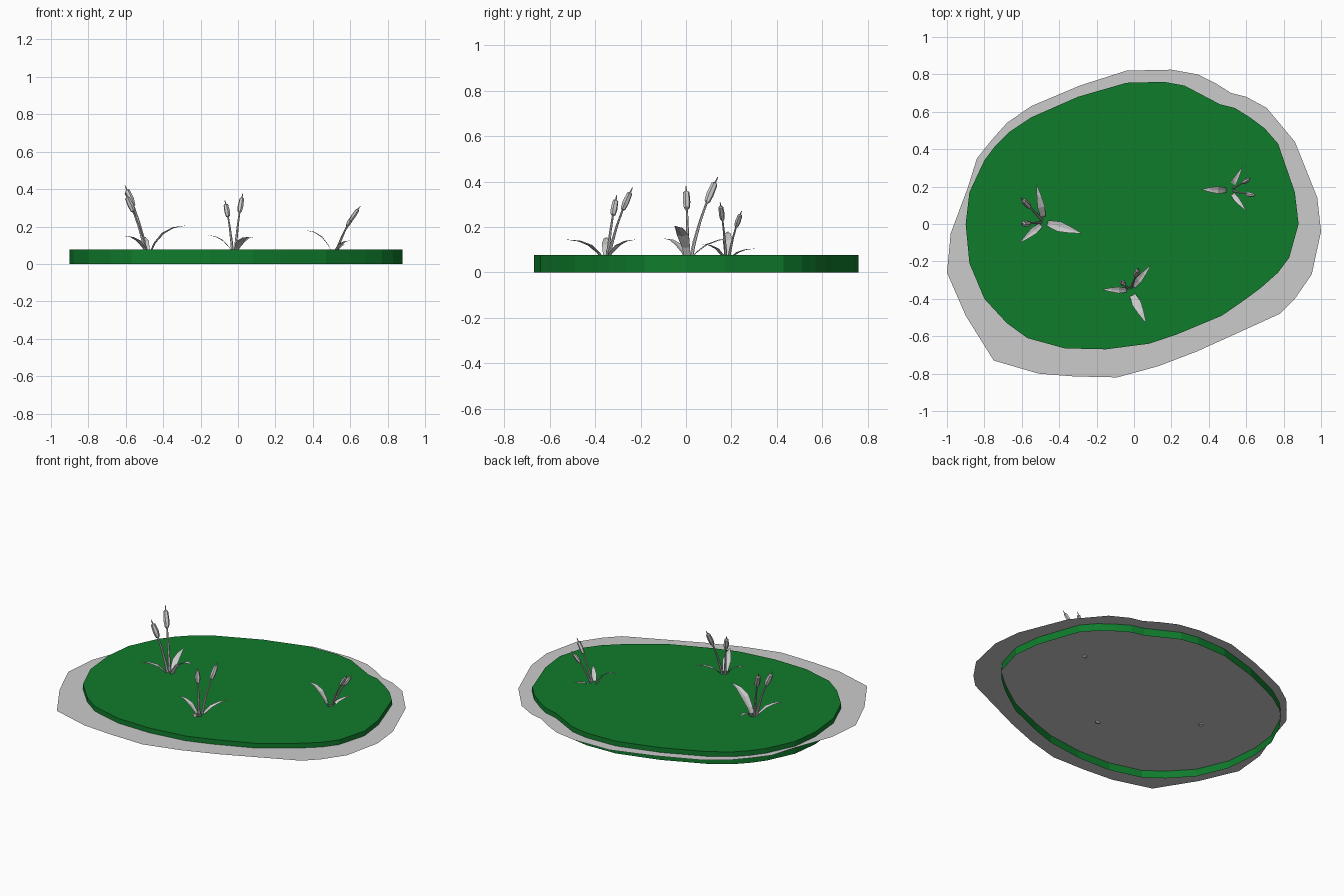
import bpy, math
from mathutils import Vector

if "Cube" in bpy.data.objects:
    bpy.data.objects.remove(bpy.data.objects["Cube"])

def make(name, verts, faces, mat=None):
    me = bpy.data.meshes.new(name)
    me.from_pydata(verts, [], faces)
    ob = bpy.data.objects.new(name, me)
    bpy.context.collection.objects.link(ob)
    if mat:
        me.materials.append(mat)
    return ob

green = bpy.data.materials.new("green")
green.diffuse_color = (0.005, 0.2, 0.025, 1)
green.use_nodes = True
green.node_tree.nodes["Principled BSDF"].inputs["Base Color"].default_value = green.diffuse_color

# Flat bank sheet, counter-clockwise outline
bank = [(-.04, .82), (-.29, .74), (-.55, .63), (-.68, .54), (-.76, .45), (-.84, .35),
        (-.89, .19), (-.98, -.05), (-1, -.26), (-.90, -.49), (-.75, -.73), (-.51, -.80),
        (-.32, -.815), (-.09, -.82), (.13, -.76), (.34, -.68), (.67, -.53), (.78, -.48),
        (.86, -.40), (.95, -.27), (1, -.04), (.98, .14), (.86, .44), (.71, .62),
        (.60, .68), (.52, .70), (.44, .75), (.34, .80), (.20, .825)]
make("bank_sheet", [(x, y, .047) for x, y in bank], [range(len(bank))])

# Raised pond surface: top and side walls, open underneath
pond = [(-.04, .755), (-.30, .68), (-.55, .57), (-.67, .49), (-.74, .42), (-.80, .34),
        (-.88, .17), (-.90, 0), (-.88, -.21), (-.80, -.40), (-.68, -.53), (-.57, -.61),
        (-.37, -.665), (-.15, -.67), (.08, -.64), (.23, -.59), (.47, -.49), (.60, -.40),
        (.68, -.34), (.77, -.26), (.83, -.18), (.88, 0), (.86, .17), (.77, .43),
        (.70, .51), (.62, .57), (.54, .62), (.46, .64), (.27, .74), (.16, .76)]
n = len(pond)
walls = [(i, (i + 1) % n, n + (i + 1) % n, n + i) for i in range(n)]
make("pond", [(x, y, 0) for x, y in pond] + [(x, y, .077) for x, y in pond],
     walls + [range(n, 2 * n)], green)

def bezier(a, b, c, t):
    return a * (1 - t) ** 2 + b * 2 * t * (1 - t) + c * t * t

def control(a, c, h, v):
    return Vector((a.x + (c.x - a.x) * h, a.y + (c.y - a.y) * h, a.z + (c.z - a.z) * v))

# Cattail: one tapered tube that swells into the head and ends in a spike
def cattail(name, base, tip, s, sides=6):
    mid = control(base, tip, .25, .5)
    prof = [(0, .009), (.25, .008), (.5, .006), (.7, .005), (.72, .013),
            (.8, .017), (.92, .014), (.94, .004), (1, .002)]
    axis = (tip - mid).normalized()
    u = axis.orthogonal().normalized()
    w = axis.cross(u)
    verts, faces = [], []
    for t, r in prof:
        p = bezier(base, mid, tip, t)
        for k in range(sides):
            a = math.tau * k / sides
            verts.append(p + (u * math.cos(a) + w * math.sin(a)) * r * s)
    for j in range(len(prof) - 1):
        for k in range(sides):
            k2 = (k + 1) % sides
            faces.append((j * sides + k, j * sides + k2, (j + 1) * sides + k2, (j + 1) * sides + k))
    faces += [range(sides)[::-1], range(len(verts) - sides, len(verts))]
    make(name, verts, faces)

# Leaf: arching blade folded along its midrib
def leaf(name, base, tip, width):
    mid = control(base, tip, .3, .95)
    side = Vector((base.y - tip.y, tip.x - base.x, 0)).normalized()
    verts, faces = [], []
    for t, w in [(0, .4), (.25, .7), (.5, 1), (.75, .65), (1, .04)]:
        p = bezier(base, mid, tip, t)
        o = side * w * width / 2
        lift = Vector((0, 0, w * width * .12))
        verts += [p - o + lift, p, p + o + lift]
    for j in range(0, 12, 3):
        faces += [(j, j + 3, j + 4, j + 1), (j + 1, j + 4, j + 5, j + 2)]
    make(name, verts, faces)

# Three clumps: base, size, cattail tips, leaf tips
clumps = [
    ((-.48, .01), 1, [(-.605, .14, .42), (-.605, 0, .38)],
     [(-.52, .21, .15), (-.61, -.10, .15), (-.28, -.05, .205)]),
    ((-.02, -.355), .9, [(.025, -.235, .375), (-.07, -.305, .34)],
     [(.09, -.22, .145), (-.17, -.35, .155), (.065, -.53, .145)]),
    ((.51, .18), .75, [(.655, .15, .31), (.625, .245, .27)],
     [(.58, .305, .105), (.60, .07, .125), (.36, .185, .18)]),
]
for i, (b, s, tails, leaves) in enumerate(clumps, 1):
    base = Vector((*b, .038))
    for k, tip in enumerate(tails, 1):
        tip = Vector(tip)
        d = Vector((tip.x - base.x, tip.y - base.y, 0)).normalized() * .01
        cattail(f"cattail_{i}_{k}", base + d, tip, s)
    for k, tip in enumerate(leaves, 1):
        leaf(f"leaf_{i}_{k}", base, Vector(tip), (.055 if k == 3 else .04) * s)
